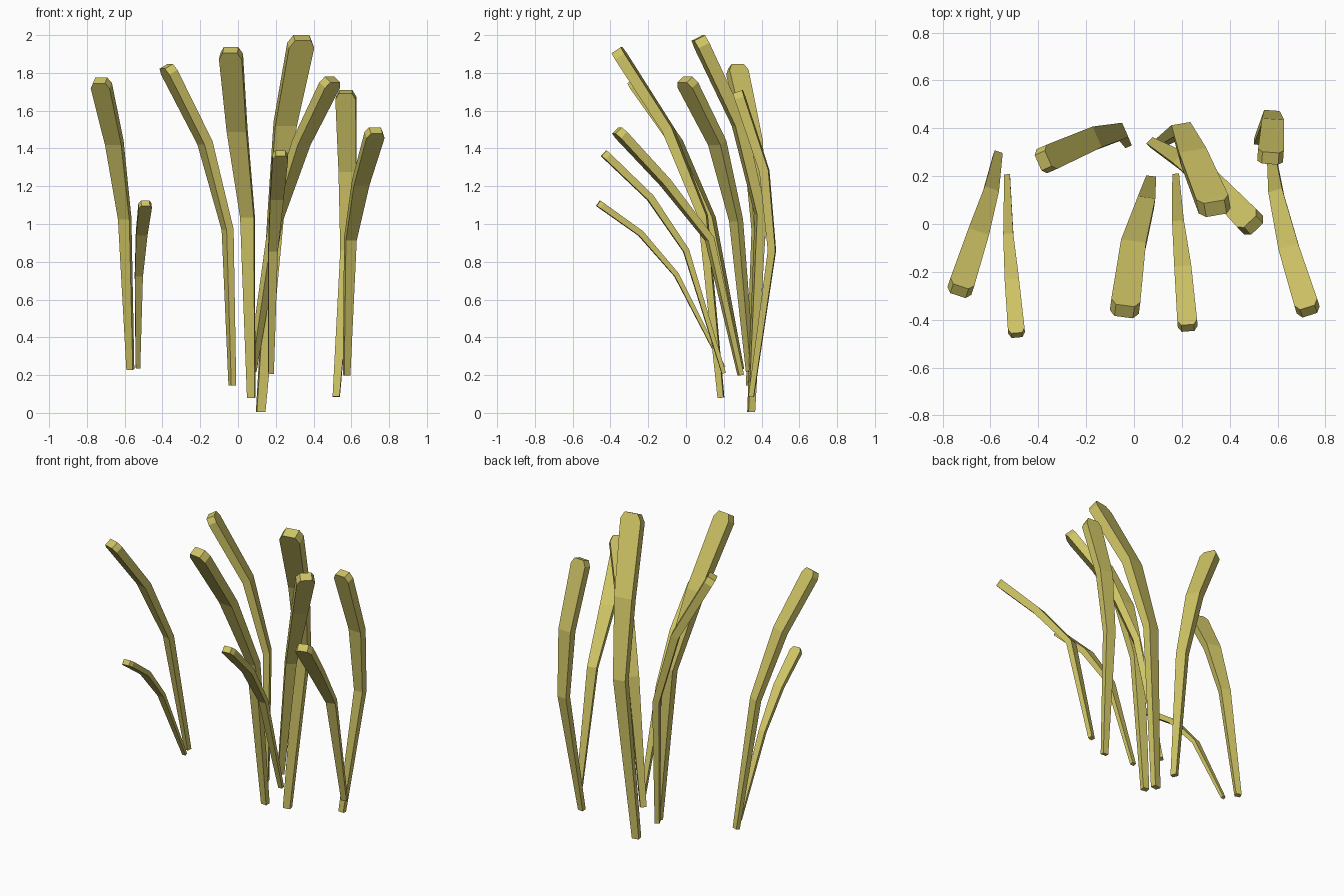
import bpy
import bmesh
from mathutils import Vector

cube = bpy.data.objects.get("Cube")
if cube:
    bpy.data.objects.remove(cube, do_unlink=True)

straw = bpy.data.materials.new("straw_yellow")
straw.use_nodes = True
colour = (0.62, 0.55, 0.13, 1)
straw.diffuse_color = colour
straw.node_tree.nodes["Principled BSDF"].inputs["Base Color"].default_value = colour

TAPER = (0.34, 0.6, 0.86, 1.0)       # blade width along its length
THICKNESS = (0.26, 0.37, 0.45, 0.48)  # thickness relative to tip width


def blade(name, width, points, side=None):
    """Bent tapering strip with a chamfered tip."""
    pts = [Vector(p) for p in points]
    lean = pts[3] - pts[2]
    side = Vector(side or (-lean.y, lean.x, 0)).normalized()
    dirs = [(b - a).normalized() for a, b in zip(pts, pts[1:])]
    tangents = [dirs[0], dirs[0] + dirs[1], dirs[1] + dirs[2], dirs[2]]

    # cross-section stations: path points, tip shoulder, chamfered end
    stations = list(zip(pts, tangents, TAPER, THICKNESS))
    end = stations.pop()
    stations.append((pts[3] - dirs[2] * width * 0.33,) + end[1:])
    stations.append((pts[3], dirs[2], 0.64, THICKNESS[3]))

    bm = bmesh.new()
    rings = []
    for centre, tangent, wide, thick in stations:
        across = side * (wide * width / 2)
        depth = side.cross(tangent).normalized() * (thick * width / 2)
        rings.append([bm.verts.new(centre + across * i + depth * j)
                      for i, j in ((-1, -1), (1, -1), (1, 1), (-1, 1))])
    for low, high in zip(rings, rings[1:]):
        for k in range(4):
            n = (k + 1) % 4
            bm.faces.new((low[k], low[n], high[n], high[k]))
    bm.faces.new(rings[0][::-1])
    bm.faces.new(rings[-1])
    bmesh.ops.recalc_face_normals(bm, faces=bm.faces)
    mesh = bpy.data.meshes.new(name)
    bm.to_mesh(mesh)
    bm.free()
    mesh.materials.append(straw)
    bpy.context.collection.objects.link(bpy.data.objects.new(name, mesh))


# Right-hand pair
blade("blade_right_tall", 0.105, [(-.57, .29, .23), (-.6, .13, 1.03), (-.655, -.05, 1.43), (-.73, -.28, 1.76)])
blade("blade_right_short", 0.07, [(-.53, .2, .24), (-.525, -.05, .73), (-.51, -.24, .95), (-.49, -.465, 1.11)])

# Middle cluster
blade("blade_middle_right", 0.11, [(-.03, .34, .145), (-.055, .385, .97), (-.175, .355, 1.43), (-.38, .265, 1.835)])
blade("blade_middle_front", 0.122, [(.07, .185, .08), (.05, .09, 1.04), (-.005, -.095, 1.5), (-.04, -.365, 1.92)])
blade("blade_middle_tallest", 0.135, [(.12, .345, .005), (.2, .395, 1.05), (.25, .28, 1.53), (.34, .065, 1.985)], (1, .17, 0))
blade("blade_middle_short", 0.083, [(.175, .2, .21), (.185, 0, .86), (.205, -.19, 1.14), (.225, -.435, 1.375)])
blade("blade_middle_left", 0.11, [(.075, .34, .22), (.2, .265, 1.02), (.335, .165, 1.43), (.5, -.005, 1.765)])

# Left-hand pair
blade("blade_left_back", 0.108, [(.52, .345, .085), (.575, .455, .86), (.58, .415, 1.28), (.57, .275, 1.7)])
blade("blade_left_front", 0.1, [(.575, .29, .2), (.595, .125, .92), (.65, -.11, 1.22), (.73, -.365, 1.495)])
